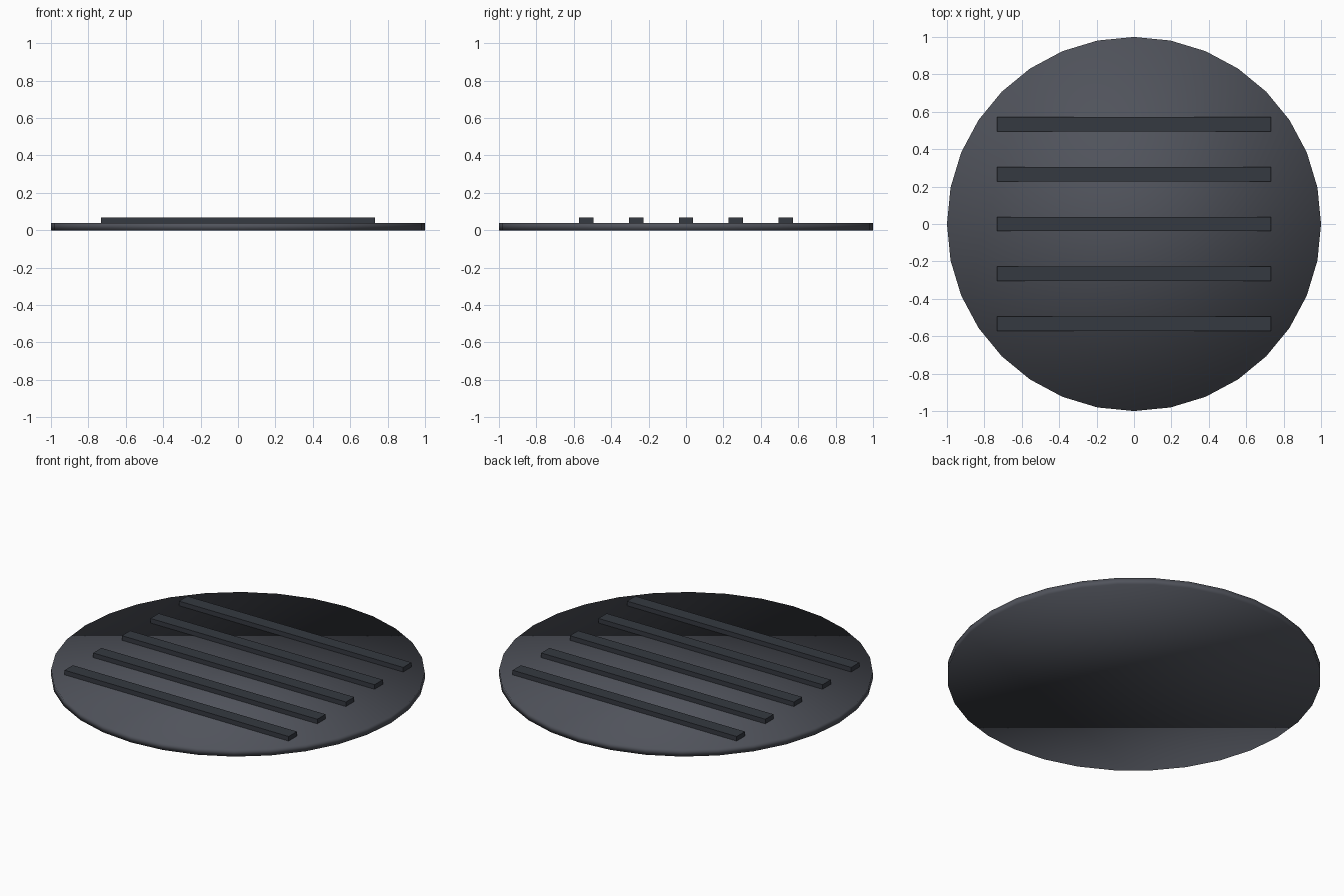
import bpy

if "Cube" in bpy.data.objects:
    bpy.data.objects.remove(bpy.data.objects["Cube"])


def material(name, color):
    mat = bpy.data.materials.new(name)
    mat.diffuse_color = (*color, 1)
    mat.use_nodes = True
    mat.node_tree.nodes["Principled BSDF"].inputs["Base Color"].default_value = mat.diffuse_color
    return mat


disc_mat = material("dark_grey", (0.08, 0.086, 0.105))
bar_mat = material("darker_grey", (0.035, 0.041, 0.052))

DISC_H = 0.04
BAR_TOP = 0.067

# Round base plate, smooth shaded with 32 sides
bpy.ops.mesh.primitive_cylinder_add(vertices=32, radius=1, depth=DISC_H,
                                    location=(0, 0, DISC_H / 2))
disc = bpy.context.object
disc.name = "round_plate"
disc.data.materials.append(disc_mat)
bpy.ops.object.shade_smooth()

# Five parallel raised slats, slightly sunk into the plate
BAR_BOTTOM = 0.035
for i in range(5):
    y = (i - 2) * 0.267
    bpy.ops.mesh.primitive_cube_add(
        size=1, location=(0, y, (BAR_TOP + BAR_BOTTOM) / 2))
    bar = bpy.context.object
    bar.name = f"slat_{i + 1}"
    bar.scale = (1.464, 0.077, BAR_TOP - BAR_BOTTOM)
    bpy.ops.object.transform_apply(location=False, rotation=False, scale=True)
    bar.data.materials.append(bar_mat)
